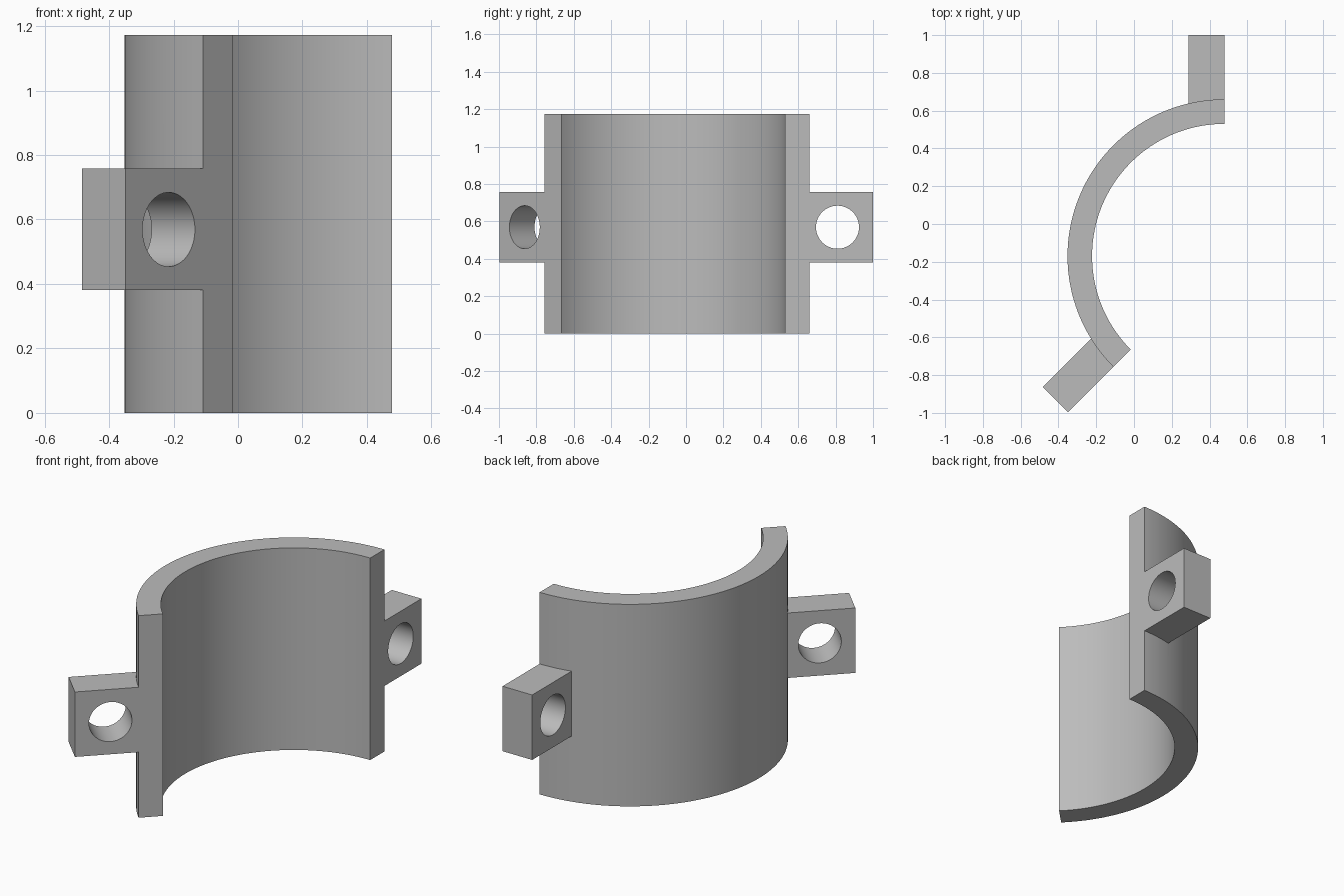
import bpy, bmesh
from math import sin, cos, pi, radians
from mathutils import Matrix, Vector

if "Cube" in bpy.data.objects:
    bpy.data.objects.remove(bpy.data.objects["Cube"], do_unlink=True)

CENTRE = Vector((0.478, -0.17, 0))      # axis of the curved shell
R_IN, R_OUT, R_TAB, R_HOLE = 0.70, 0.83, 1.17, 0.98
HEIGHT, TAB_HEIGHT, TAB_THICK = 1.173, 0.377, 0.19
MID_Z = 0.569
START, END = radians(90), radians(225)

grey = bpy.data.materials.new("plain grey")
grey.use_nodes = True
grey.diffuse_color = (0.5, 0.5, 0.5, 1)
grey.node_tree.nodes["Principled BSDF"].inputs["Base Color"].default_value = (0.5, 0.5, 0.5, 1)


def make_object(name, bm):
    bmesh.ops.recalc_face_normals(bm, faces=bm.faces)
    mesh = bpy.data.meshes.new(name)
    bm.to_mesh(mesh)
    bm.free()
    mesh.materials.append(grey)
    obj = bpy.data.objects.new(name, mesh)
    bpy.context.collection.objects.link(obj)
    return obj


def combine(target, other, operation):
    bpy.context.view_layer.objects.active = target
    mod = target.modifiers.new(operation, "BOOLEAN")
    mod.operation, mod.solver, mod.object = operation, "EXACT", other
    bpy.ops.object.modifier_apply(modifier=mod.name)
    bpy.data.objects.remove(other, do_unlink=True)


def tab_frame(angle, side, radius):
    """Place a part on the end plane: local x is radial, y points along the arc."""
    radial = Vector((cos(angle), sin(angle), 0))
    along = Vector((-sin(angle), cos(angle), 0)) * side
    place = CENTRE + radial * radius + along * TAB_THICK / 2
    return Matrix.Translation(place + Vector((0, 0, MID_Z))) @ Matrix.Rotation(angle, 4, "Z")


# Curved shell: rectangular section swept around the axis
steps = 72
bm = bmesh.new()
section = [bm.verts.new(CENTRE + Vector((0, r, z)))
           for r, z in ((R_IN, 0), (R_OUT, 0), (R_OUT, HEIGHT), (R_IN, HEIGHT))]
face = bm.faces.new(section)
bmesh.ops.spin(bm, geom=[face] + face.edges[:] + section, cent=CENTRE, axis=(0, 0, 1),
               angle=END - START, steps=steps, use_duplicate=False)
if not any(all(abs(v.co.x - CENTRE.x) < 1e-4 for v in f.verts) for f in bm.faces):
    bm.faces.new(section)
clamp = make_object("clamp_half", bm)

# Mounting tabs flush with both end faces, joined to the shell
root = R_OUT - 0.06
for name, angle, side in (("rear_tab", START, 1), ("front_tab", END, -1)):
    bm = bmesh.new()
    size = Matrix.Diagonal((R_TAB - root, TAB_THICK, TAB_HEIGHT, 1))
    bmesh.ops.create_cube(bm, size=1, matrix=tab_frame(angle, side, (R_TAB + root) / 2) @ size)
    tab = make_object(name, bm)

    # Bolt hole through the tab
    bm = bmesh.new()
    bmesh.ops.create_cone(bm, cap_ends=True, segments=64, radius1=0.115, radius2=0.115, depth=0.4,
                          matrix=tab_frame(angle, side, R_HOLE) @ Matrix.Rotation(pi / 2, 4, "X"))
    cutter = make_object("hole_cutter", bm)
    cutter.hide_render = True
    combine(tab, cutter, "DIFFERENCE")
    combine(clamp, tab, "UNION")

# Smooth curved walls with crisp corners
bpy.ops.object.select_all(action="DESELECT")
clamp.select_set(True)
bpy.context.view_layer.objects.active = clamp
bpy.ops.object.shade_smooth_by_angle(angle=radians(25))
